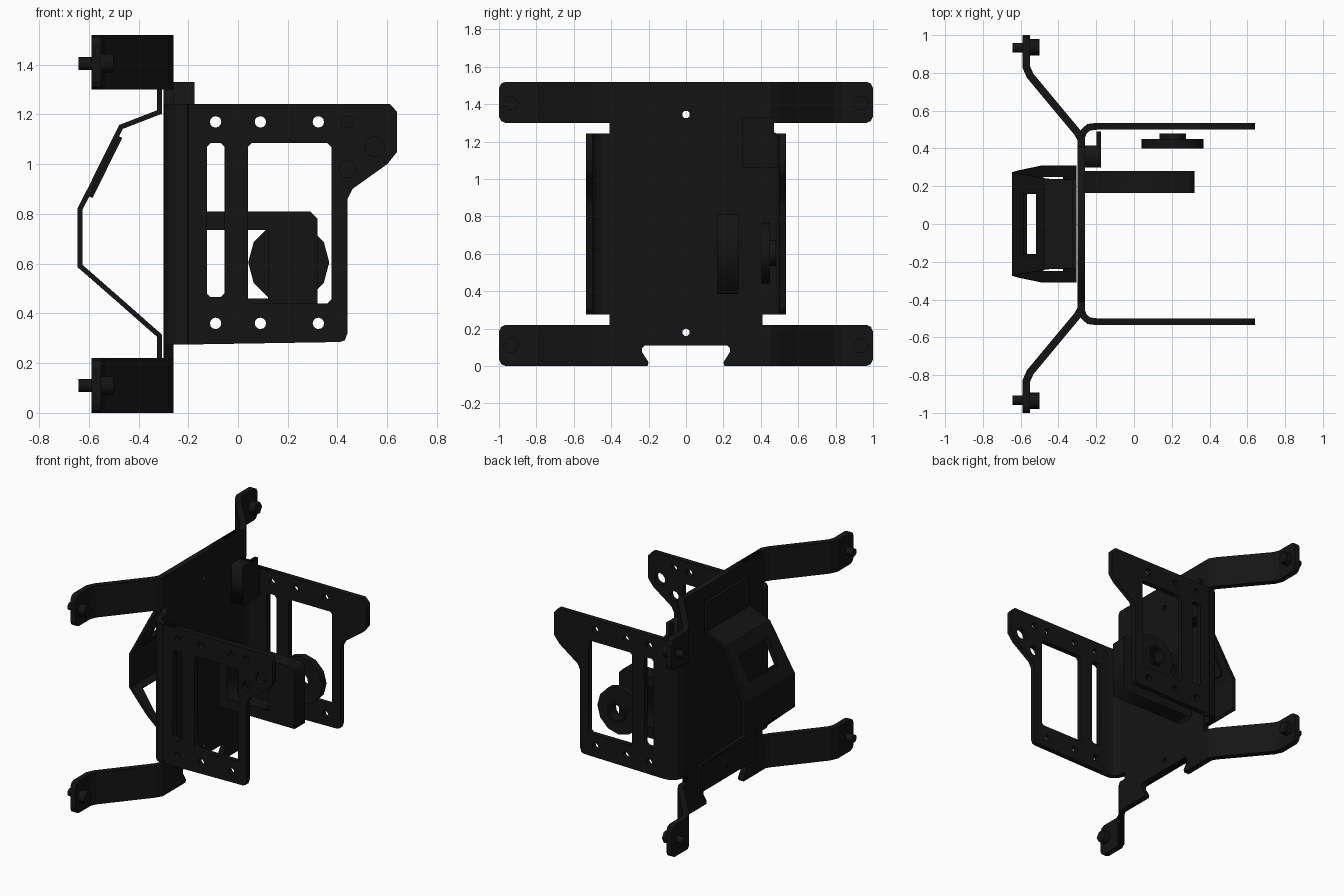
import bpy, bmesh
from math import cos, sin, pi
from mathutils import Matrix, Vector

if "Cube" in bpy.data.objects:
    bpy.data.objects.remove(bpy.data.objects["Cube"])

black = bpy.data.materials.new("black_metal")
black.diffuse_color = (0.007, 0.007, 0.007, 1)
black.use_nodes = True
black.node_tree.nodes["Principled BSDF"].inputs["Base Color"].default_value = black.diffuse_color
SIDE = Matrix(((1, 0, 0, 0), (0, 0, -1, 0), (0, 1, 0, 0), (0, 0, 0, 1)))   # profile in x,z
BACK = Matrix(((0, 0, 1, 0), (1, 0, 0, 0), (0, 1, 0, 0), (0, 0, 0, 1)))    # profile in y,z


def add_mesh(name, me):
    ob = bpy.data.objects.new(name, me)
    me.materials.clear()
    me.materials.append(black)
    bpy.context.collection.objects.link(ob)
    return ob


def circle(cx, cy, r, n=12):
    return [(cx + r * cos(2 * pi * i / n), cy + r * sin(2 * pi * i / n)) for i in range(n)]


def chamfer(pts, r):
    out = []
    for i, p in enumerate(pts):
        p = Vector(p)
        for q in (pts[i - 1], pts[(i + 1) % len(pts)]):
            d = Vector(q) - p
            out.append(tuple(p + d.normalized() * min(r, d.length * 0.45)))
    return out


def rect(x0, x1, z0, z1, r=0.015):
    return chamfer([(x0, z0), (x1, z0), (x1, z1), (x0, z1)], r)


def plate(name, loops, frame, pos, thick):
    """Flat plate from an outline plus hole loops."""
    cu = bpy.data.curves.new(name, 'CURVE')
    cu.dimensions = '2D'
    cu.fill_mode = 'BOTH'
    cu.extrude = thick / 2
    for loop in loops:
        s = cu.splines.new('POLY')
        s.points.add(len(loop) - 1)
        for p, (a, b) in zip(s.points, loop):
            p.co = (a, b, 0, 1)
        s.use_cyclic_u = True
    tmp = bpy.data.objects.new("tmp", cu)
    bpy.context.collection.objects.link(tmp)
    dg = bpy.context.evaluated_depsgraph_get()
    me = bpy.data.meshes.new_from_object(tmp.evaluated_get(dg))
    bpy.data.objects.remove(tmp)
    me.transform(Matrix.Translation(pos) @ frame)
    bm = bmesh.new()
    bm.from_mesh(me)
    bmesh.ops.remove_doubles(bm, verts=bm.verts, dist=1e-5)
    bmesh.ops.recalc_face_normals(bm, faces=bm.faces)
    bm.to_mesh(me)
    bm.free()
    return add_mesh(name, me)


def sheet(name, rows, thick, skip=()):
    """Bent sheet metal: rows of points, skip = open (row, column) cells."""
    bm = bmesh.new()
    grid = [[bm.verts.new(p) for p in row] for row in rows]
    for i in range(len(rows) - 1):
        for j in range(len(rows[0]) - 1):
            if (i, j) not in skip:
                bm.faces.new((grid[i][j], grid[i + 1][j], grid[i + 1][j + 1], grid[i][j + 1]))
    bmesh.ops.recalc_face_normals(bm, faces=bm.faces)
    me = bpy.data.meshes.new(name)
    bm.to_mesh(me)
    bm.free()
    ob = add_mesh(name, me)
    m = ob.modifiers.new("thickness", 'SOLIDIFY')
    m.thickness, m.offset, m.use_even_offset = thick, 0, True
    return ob


def rod(name, x0, x1, y, z, r, n):
    return plate(name, [circle(y, z, r, n)], BACK, ((x0 + x1) / 2, 0, 0), x1 - x0)


# back panel with dovetail notch and two holes
plate("back_panel", [
    [(-.41, 0), (-.205, 0), (-.2, .02), (-.235, .075), (-.235, .095), (-.22, .11),
     (.22, .11), (.235, .095), (.235, .075), (.2, .02), (.205, 0), (.41, 0),
     (.41, 1.52), (-.41, 1.52)],
    circle(0, 1.345, .02), circle(0, .18, .02)], BACK, (-.28, 0, 0), .04)

# bent arms with screws, four corners
arm = [(-.28, .41, 0), (-.28, .45, 0), (-.30, .485, 0), (-.55, .785, 0), (-.57, .83, 0),
       (-.57, .965, 0), (-.57, .988, .01), (-.57, 1, .035)]
for s, side in ((1, "left"), (-1, "right")):
    for z0, z1, zb, level in ((1.30, 1.52, 1.405, "upper"), (0, .22, .11, "lower")):
        sheet(f"arm_{level}_{side}", [[(x, s * y, z0 + c), (x, s * y, z1 - c)] for x, y, c in arm], .04)
        rod(f"screw_{level}_{side}", -.642, -.54, s * .933, zb, .026, 12)
        rod(f"nut_{level}_{side}", -.55, -.50, s * .936, zb, .043, 6)

# side flange bends and side plates with windows
outline = [(-.2, .275), (.41, .285), (.43, .292), (.44, .32), (.44, .86), (.46, .9), (.6, 1.0),
           (.64, 1.05), (.64, 1.21), (.61, 1.243), (-.2, 1.243)]
holes = [rect(-.125, -.055, .465, 1.085), rect(.04, .375, .44, 1.085)]
holes += [circle(x, z, .023) for z in (.36, 1.17) for x in (-.09, .09, .323)]
extra = [circle(.44, 1.17, .023), circle(.55, 1.07, .04), circle(.44, .98, .035)]
bend = [(-.28, .41), (-.28, .455), (-.265, .49), (-.24, .512), (-.2, .517)]
for s, side in ((1, "left"), (-1, "right")):
    sheet(f"flange_{side}", [[(x, s * y, .275), (x, s * y, 1.243)] for x, y in bend], .036)
    plate(f"side_plate_{side}", [outline] + holes + (extra if s < 0 else []), SIDE, (0, s * .517, 0), .036)

# rear handle: x, z, outer half width, opening half width
handle = [(-.315, 1.42, .235, .02), (-.315, 1.365, .235, .02), (-.315, 1.325, .235, .02),
          (-.315, 1.21, .235, .1), (-.47, 1.15, .24, .14), (-.51, 1.07, .25, .16),
          (-.592, .905, .265, .16), (-.635, .82, .275, .2), (-.635, .59, .275, .2),
          (-.60, .56, .285, .2), (-.48, .455, .31, .25), (-.37, .358, .31, .25),
          (-.315, .31, .31, .1), (-.315, .20, .31, .02), (-.315, .16, .31, .02),
          (-.315, .12, .31, .02)]
sheet("rear_handle", [[(x, y, z) for y in (-w, -h, h, w)] for x, z, w, h in handle], .02,
      {(1, 1), (5, 1), (9, 1), (10, 1), (13, 1)})
# raised rim around the handle opening
rim = [(-.474, 1.11, .19, .15), (-.493, 1.072, .205, .16), (-.575, .907, .205, .16), (-.594, .868, .19, .15)]
sheet("handle_rim", [[(x, y, z) for y in (-w, -h, h, w)] for x, z, w, h in rim], .02, {(1, 1)})

# C-shaped inner bracket
plate("inner_bracket", [
    [(-.26, .385), (.32, .385), (.32, .78), (.29, .81), (-.26, .81)],
    [(-.2, .46), (.12, .46), (.12, .735), (-.2, .735)]], SIDE, (0, .222, 0), .115)

# twelve-sided ring and hub
plate("ring", [circle(.204, .605, .163), circle(.204, .605, .055)], SIDE, (0, .425, 0), .05)
plate("ring_hub", [circle(.204, .605, .07), circle(.204, .605, .055)], SIDE, (0, .465, 0), .03)

# latch block at the top of the back panel
plate("latch_block", [[(.30, 1.06), (.415, 1.06), (.415, 1.33), (.30, 1.33)]], BACK, (-.22, 0, 0), .085)
plate("latch_tab", [[(.30, 1.06), (.49, 1.06), (.49, 1.24), (.47, 1.25), (.47, 1.33), (.30, 1.33)]],
      BACK, (-.187, 0, 0), .025)
